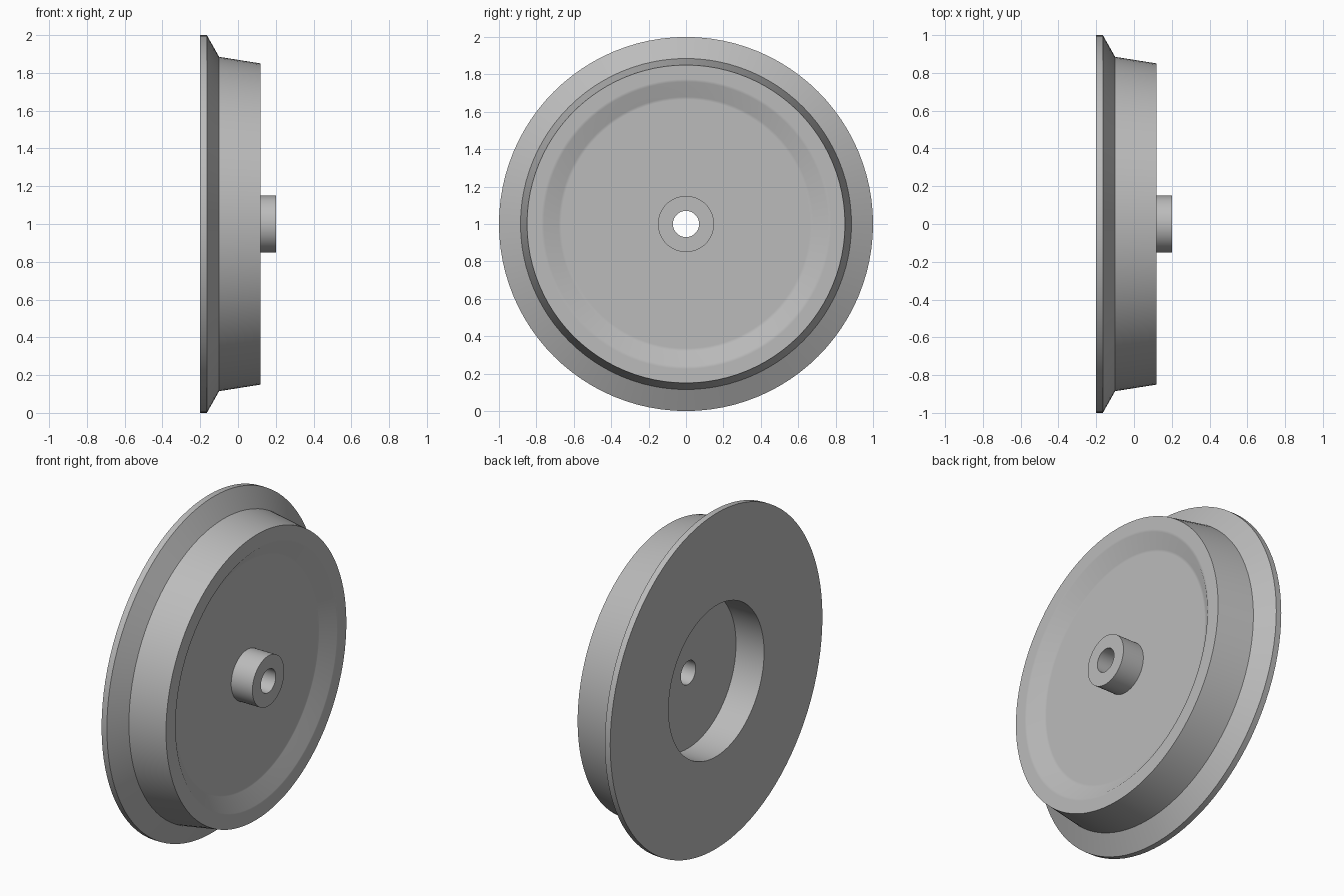
import bpy, bmesh, math

cube = bpy.data.objects.get("Cube")
if cube:
    bpy.data.objects.remove(cube, do_unlink=True)

SIDES = 96

metal = bpy.data.materials.new("plain grey metal")
metal.use_nodes = True
grey = (0.5, 0.5, 0.5, 1)
metal.diffuse_color = grey
metal.node_tree.nodes["Principled BSDF"].inputs["Base Color"].default_value = grey


def lathe(name, profile):
    """Turn a closed (x, radius) profile around the wheel axis."""
    bm = bmesh.new()
    rings = []
    for x, r in profile:
        ring = []
        for i in range(SIDES):
            a = math.tau * i / SIDES
            ring.append(bm.verts.new((x, r * math.cos(a), 1 + r * math.sin(a))))
        rings.append(ring)
    for k, ring in enumerate(rings):
        after = rings[(k + 1) % len(rings)]
        for i in range(SIDES):
            j = (i + 1) % SIDES
            bm.faces.new((ring[i], ring[j], after[j], after[i]))
    bmesh.ops.recalc_face_normals(bm, faces=bm.faces)
    mesh = bpy.data.meshes.new(name)
    bm.to_mesh(mesh)
    bm.free()
    mesh.materials.append(metal)
    obj = bpy.data.objects.new(name, mesh)
    bpy.context.collection.objects.link(obj)
    bpy.ops.object.select_all(action="DESELECT")
    obj.select_set(True)
    bpy.context.view_layer.objects.active = obj
    bpy.ops.object.shade_smooth_by_angle(angle=math.radians(45))
    return obj


lathe("flanged_wheel", [
    # bore and hub
    (-0.015, 0.07), (0.2, 0.07), (0.2, 0.15), (0.06, 0.15),
    # dished face with sloping wall and flat rim
    (0.06, 0.665), (0.06, 0.68), (0.12, 0.76), (0.12, 0.775), (0.12, 0.85),
    # tapered tread and flange
    (-0.1, 0.885), (-0.165, 1.0), (-0.2, 1.0),
    # flat back with round recess
    (-0.2, 0.45), (-0.015, 0.45),
])
